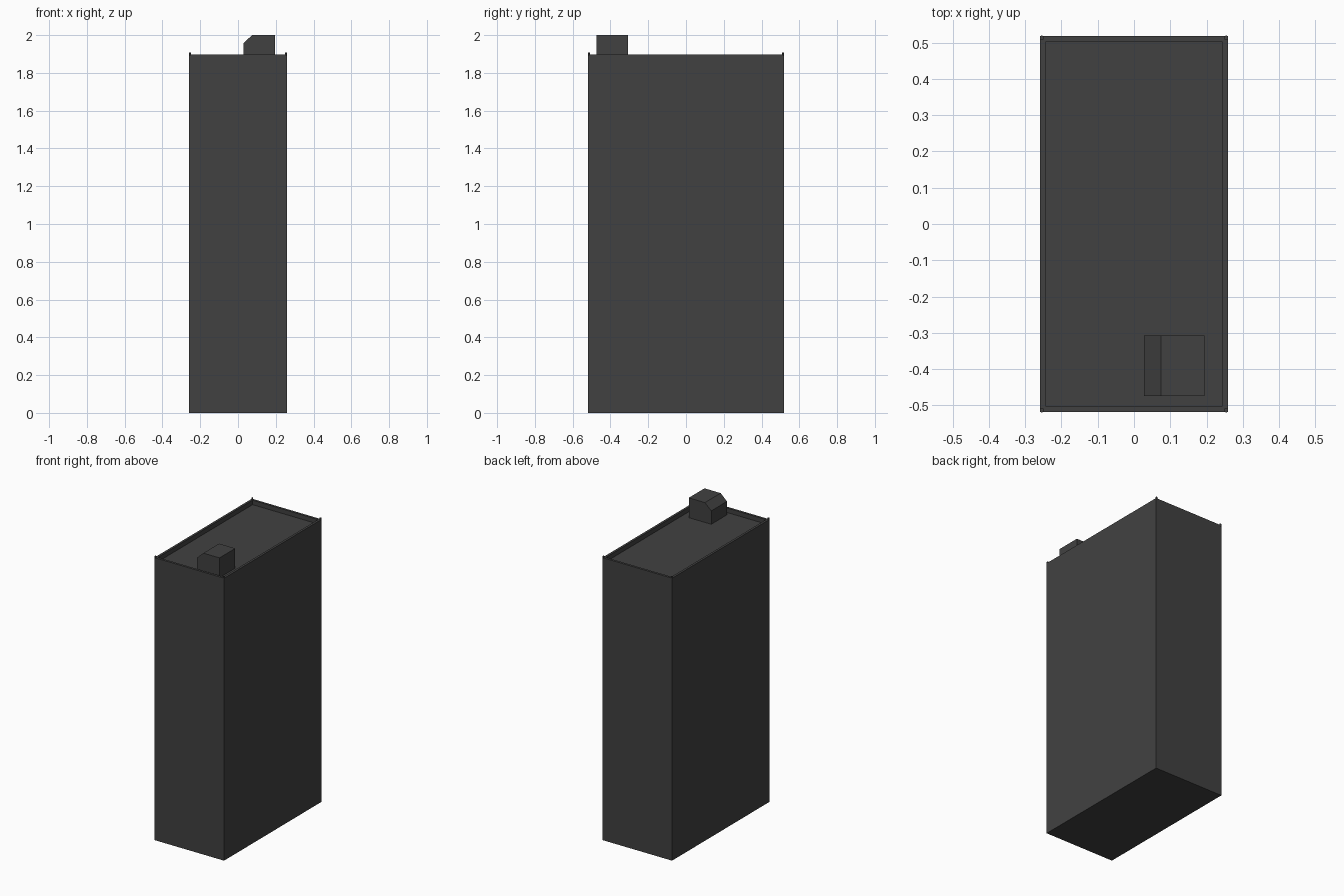
import bpy, bmesh

if "Cube" in bpy.data.objects:
    bpy.data.objects.remove(bpy.data.objects["Cube"])

grey = bpy.data.materials.new("dark grey")
grey.diffuse_color = (0.053, 0.053, 0.053, 1)
grey.use_nodes = True
grey.node_tree.nodes["Principled BSDF"].inputs["Base Color"].default_value = grey.diffuse_color


def add_object(name, bm):
    bmesh.ops.recalc_face_normals(bm, faces=bm.faces[:])
    mesh = bpy.data.meshes.new(name)
    bm.to_mesh(mesh)
    bm.free()
    mesh.materials.append(grey)
    obj = bpy.data.objects.new(name, mesh)
    bpy.context.collection.objects.link(obj)
    return obj


HX, HY, TOP, FLOOR = 0.259, 0.518, 1.897, 1.867

# Tower body: a box whose roof is inset and sunk to leave a parapet
bm = bmesh.new()
bmesh.ops.create_cube(bm, size=1)
for v in bm.verts:
    v.co = (v.co.x * 2 * HX, v.co.y * 2 * HY, (v.co.z + 0.5) * TOP)
bm.normal_update()
roof = max(bm.faces, key=lambda f: f.calc_center_median().z)
bmesh.ops.inset_region(bm, faces=[roof], thickness=0.022)
sunk = bmesh.ops.extrude_face_region(bm, geom=[roof])
for v in [g for g in sunk["geom"] if isinstance(g, bmesh.types.BMVert)]:
    v.co.z = FLOOR
if roof.is_valid:
    bmesh.ops.delete(bm, geom=[roof], context="FACES_ONLY")
add_object("tower_body", bm)

# Rooftop stair hut: chamfered profile extruded along y
bm = bmesh.new()
profile = [(0.028, FLOOR), (0.195, FLOOR), (0.195, 2.0), (0.075, 2.0), (0.028, 1.957)]
face = bm.faces.new([bm.verts.new((x, -0.475, z)) for x, z in profile])
ext = bmesh.ops.extrude_face_region(bm, geom=[face])
for v in [g for g in ext["geom"] if isinstance(g, bmesh.types.BMVert)]:
    v.co.y = -0.308
add_object("roof_hut", bm)

# Small studs on the parapet corners
for sx in (-1, 1):
    for sy in (-1, 1):
        bm = bmesh.new()
        bmesh.ops.create_cone(bm, cap_ends=True, segments=8, radius1=0.006,
                              radius2=0.006, depth=0.018)
        bmesh.ops.translate(bm, verts=bm.verts[:],
                            vec=(sx * (HX - 0.005), sy * (HY - 0.004), 1.898))
        add_object("corner_stud", bm)
